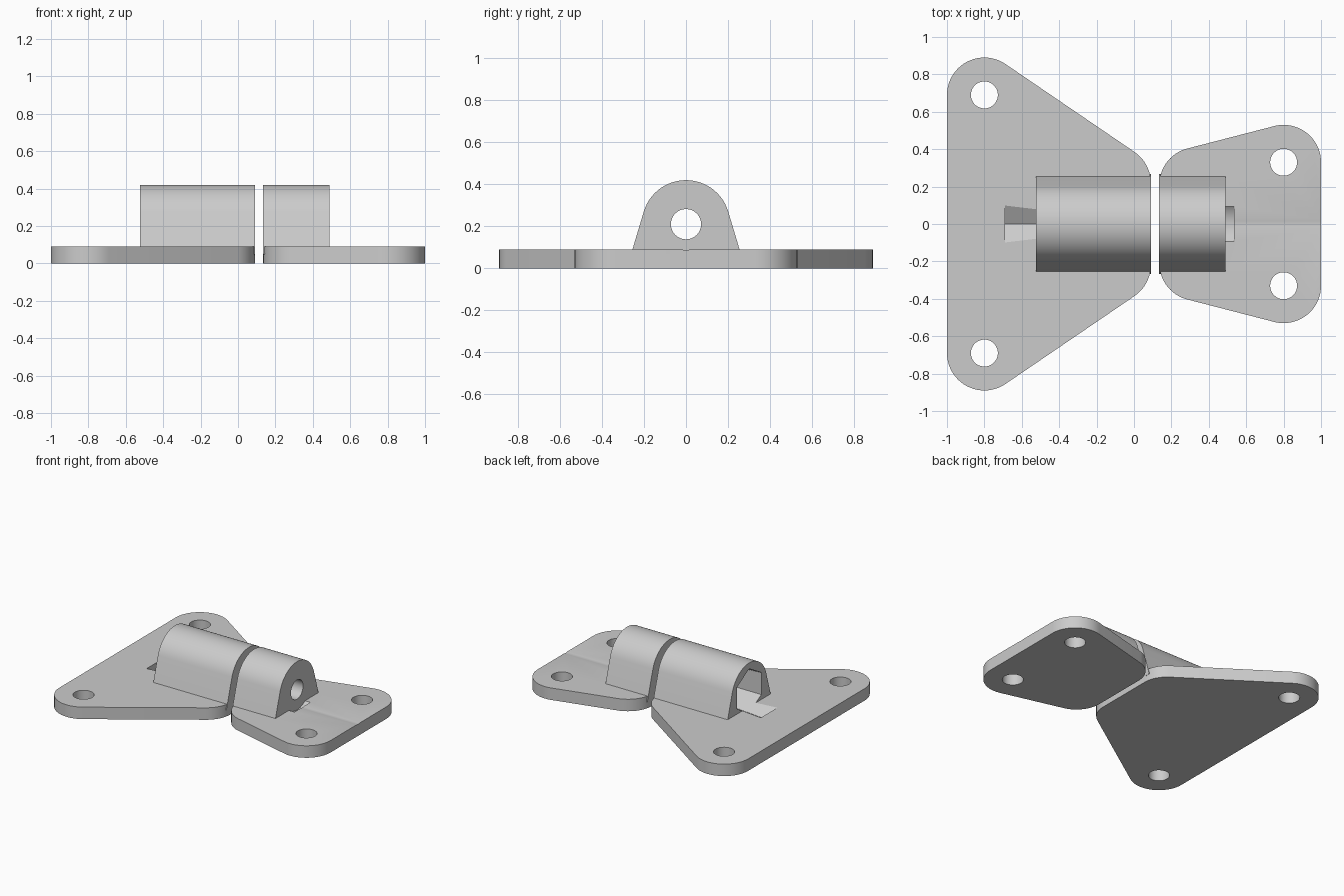
import bpy, bmesh, math
from mathutils import Vector
from mathutils.geometry import convex_hull_2d

if "Cube" in bpy.data.objects:
    bpy.data.objects.remove(bpy.data.objects["Cube"])

grey = bpy.data.materials.new("plain grey")
grey.use_nodes = True
grey.diffuse_color = (0.6, 0.6, 0.6, 1)
grey.node_tree.nodes["Principled BSDF"].inputs["Base Color"].default_value = grey.diffuse_color

AXIS_Z = 0.21       # height of the bolt axis
PLATE_TOP = 0.09
BOLT_R = 0.072


def circle(cx, cy, r, n=64, start=0.0):
    return [(cx + r * math.cos(start + math.tau * i / n),
             cy + r * math.sin(start + math.tau * i / n)) for i in range(n)]


def loft(name, near, far):
    """Solid between two matching loops of 3D points."""
    bm = bmesh.new()
    a = [bm.verts.new(p) for p in near]
    b = [bm.verts.new(p) for p in far]
    bm.faces.new(a)
    bm.faces.new(b)
    for i in range(len(a)):
        j = (i + 1) % len(a)
        bm.faces.new((a[i], a[j], b[j], b[i]))
    bmesh.ops.recalc_face_normals(bm, faces=bm.faces)
    mesh = bpy.data.meshes.new(name)
    bm.to_mesh(mesh)
    bm.free()
    mesh.materials.append(grey)
    obj = bpy.data.objects.new(name, mesh)
    bpy.context.collection.objects.link(obj)
    return obj


def along_z(name, loop, z0, z1):
    return loft(name, [(x, y, z0) for x, y in loop], [(x, y, z1) for x, y in loop])


def along_x(name, loop0, x0, x1, loop1=None):
    return loft(name, [(x0, y, z) for y, z in loop0], [(x1, y, z) for y, z in loop1 or loop0])


def hull(points):
    return [points[i] for i in convex_hull_2d([Vector(p) for p in points])]


def boolean(target, tool, operation):
    mod = target.modifiers.new(operation.lower(), 'BOOLEAN')
    mod.operation = operation
    mod.solver = 'EXACT'
    mod.object = tool
    bpy.context.view_layer.objects.active = target
    bpy.ops.object.modifier_apply(modifier=mod.name)
    bpy.data.objects.remove(tool)


def bracket(name, outer, inner, r_inner, x0, x1, cutters):
    """Rounded plate with two screw holes and a barrel standing on it."""
    corners = []
    for side in (-1, 1):
        corners += circle(outer[0], side * outer[1], 0.2)
        corners += circle(inner[0], side * inner[1], r_inner)
    body = along_z(name, hull(corners), 0, PLATE_TOP)
    dome = hull(circle(0, AXIS_Z, 0.21) + [(-0.267, 0.05), (0.267, 0.05)])
    boolean(body, along_x("barrel", dome, x0, x1), 'UNION')
    for side in (-1, 1):
        hole = circle(outer[0], side * outer[1], BOLT_R, 48)
        boolean(body, along_z("screw_hole", hole, -0.1, 0.2), 'DIFFERENCE')
    for cutter in cutters:
        boolean(body, cutter, 'DIFFERENCE')
    bpy.ops.object.select_all(action='DESELECT')
    body.select_set(True)
    bpy.context.view_layer.objects.active = body
    bpy.ops.object.shade_smooth_by_angle(angle=math.radians(25))
    return body


def bore(r, x0, x1):
    return along_x("bore", circle(0, AXIS_Z, r, 48), x0, x1)


def hexagon(r):
    return circle(0, AXIS_Z, r, 6, math.pi / 2)


# Wide bracket: bolt bore and tapered hexagonal nut pocket
nut_pocket = along_x("nut_pocket", hexagon(0.177), -0.69, -0.25, hexagon(0.147))
bracket("wide_bracket", (-0.8, 0.69), (-0.11, 0.22), 0.2, -0.525, 0.09,
        [nut_pocket, bore(BOLT_R, -0.4, 0.3)])

# Narrow bracket: bolt bore, bolt head recess and shallow driver groove
bracket("narrow_bracket", (0.8, 0.33), (0.335, 0.21), 0.2, 0.135, 0.49,
        [bore(BOLT_R, 0.0, 0.51), bore(0.153, 0.49, 0.535), bore(0.1226, 0.52, 1.1)])
